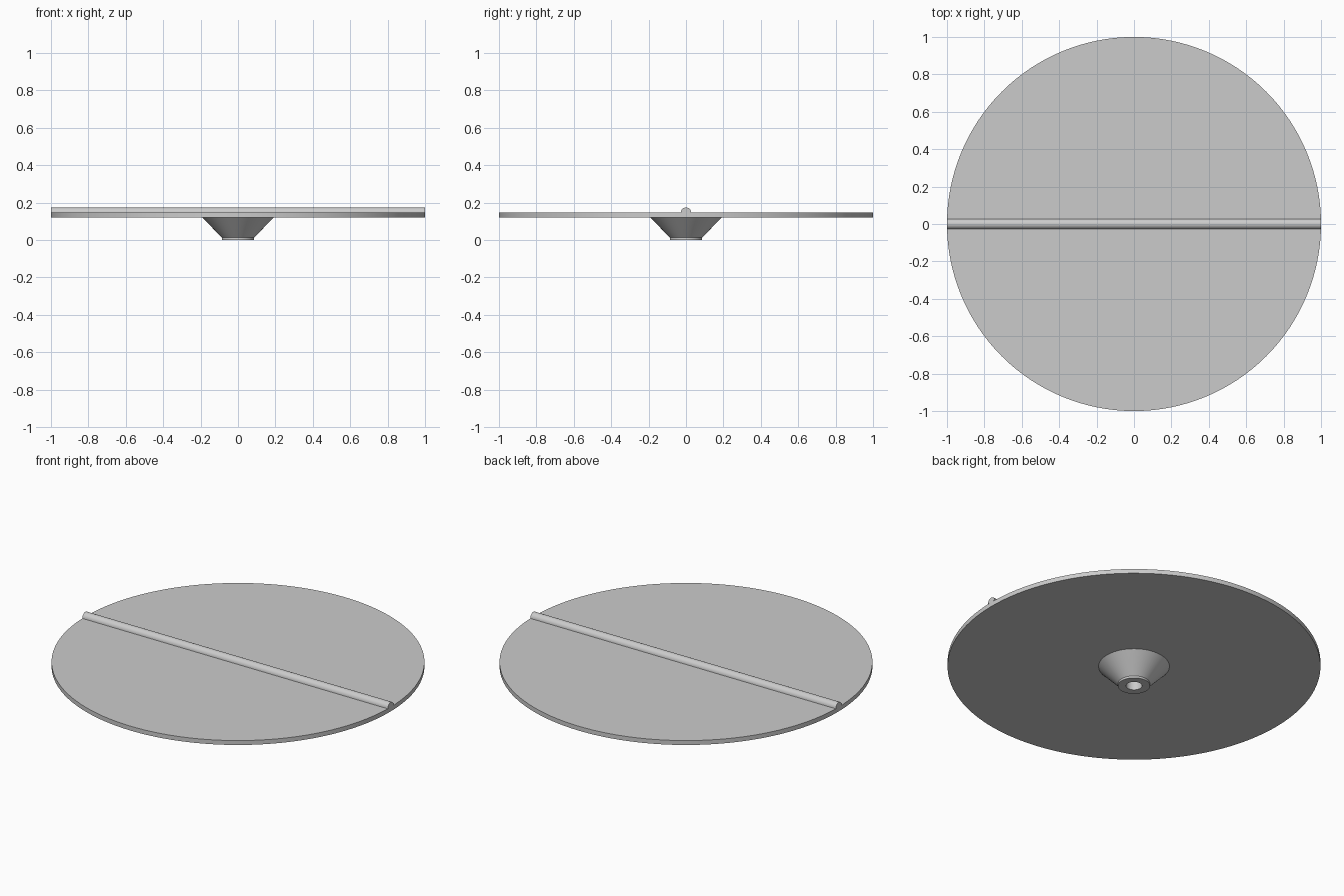
import bpy
import bmesh
from math import radians, pi, cos, sin
from mathutils import Matrix, Vector

cube = bpy.data.objects.get("Cube")
if cube:
    bpy.data.objects.remove(cube, do_unlink=True)

# Single material
grey = bpy.data.materials.new("light_grey")
grey.use_nodes = True
colour = (0.6, 0.6, 0.6, 1)
grey.diffuse_color = colour
grey.node_tree.nodes["Principled BSDF"].inputs["Base Color"].default_value = colour

DISC_BOTTOM, DISC_TOP = 0.12, 0.146
RIDGE_RADIUS = 0.028


def finish(name, bm):
    """Turn a bmesh into a shaded, coloured object."""
    bmesh.ops.remove_doubles(bm, verts=bm.verts, dist=1e-5)
    bmesh.ops.recalc_face_normals(bm, faces=bm.faces)
    mesh = bpy.data.meshes.new(name)
    bm.to_mesh(mesh)
    bm.free()
    mesh.materials.append(grey)
    obj = bpy.data.objects.new(name, mesh)
    bpy.context.collection.objects.link(obj)
    bpy.ops.object.select_all(action="DESELECT")
    obj.select_set(True)
    bpy.context.view_layer.objects.active = obj
    bpy.ops.object.shade_smooth_by_angle(angle=radians(30))
    return obj


def lathe(name, profile, steps):
    """Spin a list of (radius, height) points about the z axis."""
    bm = bmesh.new()
    verts = [bm.verts.new((r, 0, z)) for r, z in profile]
    edges = [bm.edges.new(pair) for pair in zip(verts, verts[1:])]
    bmesh.ops.spin(bm, geom=verts + edges, cent=(0, 0, 0), axis=(0, 0, 1),
                   angle=2 * pi, steps=steps, use_merge=True)
    return finish(name, bm)


# Flat round plate
bm = bmesh.new()
bmesh.ops.create_cone(bm, cap_ends=True, segments=128, radius1=1, radius2=1,
                      depth=DISC_TOP - DISC_BOTTOM,
                      matrix=Matrix.Translation((0, 0, (DISC_TOP + DISC_BOTTOM) / 2)))
finish("round_plate", bm)

# Flared hub under the plate, with a lip and a bored hole
lathe("flared_hub", [(0.19, DISC_BOTTOM), (0.092, 0.018), (0.086, 0.012),
                     (0.086, 0), (0.043, 0), (0.043, 0.1), (0, 0.1)], 64)

# Half-round ridge across the top
bm = bmesh.new()
arc = [pi * i / 16 for i in range(17)]
section = bm.faces.new([bm.verts.new((-1, RIDGE_RADIUS * cos(a),
                                      DISC_TOP + RIDGE_RADIUS * sin(a))) for a in arc])
bar = bmesh.ops.extrude_face_region(bm, geom=[section], use_keep_orig=True)
moved = [v for v in bar["geom"] if isinstance(v, bmesh.types.BMVert)]
bmesh.ops.translate(bm, verts=moved, vec=Vector((2, 0, 0)))
finish("half_round_ridge", bm)
